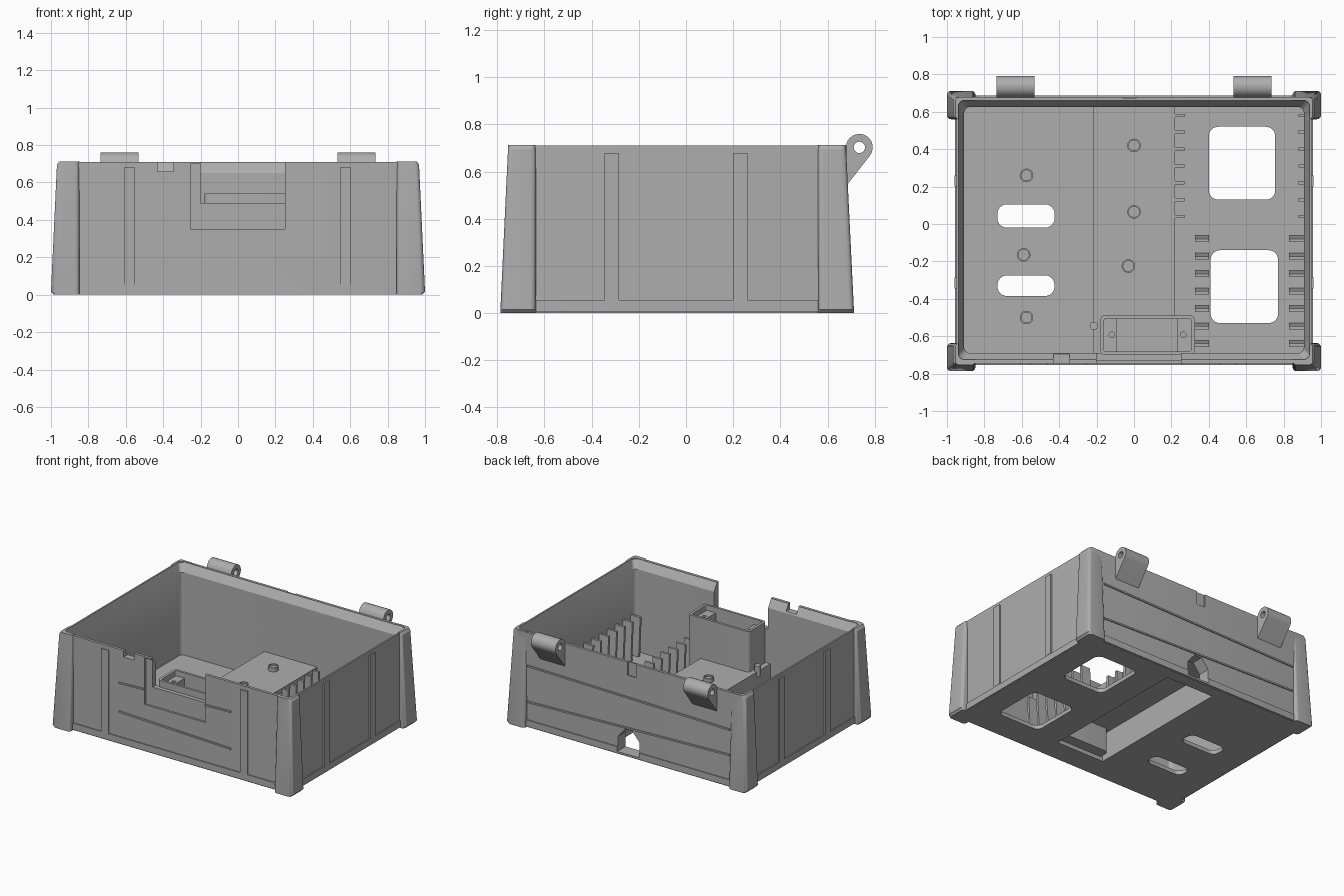
import bpy, bmesh, math
from mathutils import Vector

if "Cube" in bpy.data.objects:
    bpy.data.objects.remove(bpy.data.objects["Cube"])

grey = bpy.data.materials.new("grey plastic")
grey.use_nodes = True
COLOUR = (0.42, 0.42, 0.42, 1)
grey.diffuse_color = COLOUR
grey.node_tree.nodes["Principled BSDF"].inputs["Base Color"].default_value = COLOUR


def finish(name, bm):
    bmesh.ops.recalc_face_normals(bm, faces=bm.faces)
    mesh = bpy.data.meshes.new(name)
    bm.to_mesh(mesh)
    bm.free()
    obj = bpy.data.objects.new(name, mesh)
    bpy.context.collection.objects.link(obj)
    mesh.materials.append(grey)
    return obj


def loft(name, rings):
    """Solid skinned through rings of points with equal counts."""
    bm = bmesh.new()
    loops = [[bm.verts.new(p) for p in ring] for ring in rings]
    for low, high in zip(loops, loops[1:]):
        for i in range(len(low)):
            j = (i + 1) % len(low)
            bm.faces.new((low[i], low[j], high[j], high[i]))
    bm.faces.new(loops[0][::-1])
    bm.faces.new(loops[-1])
    return finish(name, bm)


def rect(x0, x1, y0, y1, z, r=0.0):
    if r == 0:
        return [(x0, y0, z), (x1, y0, z), (x1, y1, z), (x0, y1, z)]
    pts = []
    centres = [(x1 - r, y1 - r), (x0 + r, y1 - r), (x0 + r, y0 + r), (x1 - r, y0 + r)]
    for k, (cx, cy) in enumerate(centres):
        for s in range(7):
            a = math.radians(90 * k + 15 * s)
            pts.append((cx + r * math.cos(a), cy + r * math.sin(a), z))
    return pts


def box(name, x0, x1, y0, y1, z0, z1, r=0.0):
    return loft(name, [rect(x0, x1, y0, y1, z0, r), rect(x0, x1, y0, y1, z1, r)])


def cylinder(name, x, y, z0, z1, r, n=24):
    ring = lambda z: [(x + r * math.cos(math.tau * i / n),
                       y + r * math.sin(math.tau * i / n), z) for i in range(n)]
    return loft(name, [ring(z0), ring(z1)])


def cut(obj, *cutters):
    """Subtract each cutter and remove it."""
    for c in cutters:
        bpy.context.view_layer.objects.active = obj
        mod = obj.modifiers.new("cut", 'BOOLEAN')
        mod.operation = 'DIFFERENCE'
        mod.solver = 'EXACT'
        mod.object = c
        bpy.ops.object.modifier_apply(modifier=mod.name)
        bpy.data.objects.remove(c)


TOP = 0.71
FLOOR = 0.03
LEFT, BACK, FRONT = 0.95, 0.68, -0.745


def cavity():
    return loft("cavity", [rect(-.908, .908, -.69, .625, FLOOR, .03),
                           rect(-.908, .908, -.69, .625, .65, .03),
                           rect(-.938, .938, -.724, .66, .705, .03),
                           rect(-.938, .938, -.724, .66, .8, .03)])


def opening():
    return box("opening", -.2, .25, -.85, -.68, .49, .8)


def arch():
    prof = [(-.09, .02), (.09, .02), (.09, .13), (.03, .2), (-.03, .2), (-.09, .13)]
    return loft("arch", [[(x, y, z) for x, z in prof] for y in (.5, .8)])


# Open tray with sloped lip
tray = box("tray", -LEFT, LEFT, FRONT, BACK, 0, TOP, .03)
cut(tray, cavity(), box("panel", -.255, .25, -.8, -.73, .35, .7), opening(),
    box("notch", -.43, -.345, -.85, -.65, .66, .8),
    box("back_groove", -.06, .01, .67, .8, .61, .8),
    box("channel", -.2, .2, -.57, .59, -.1, .2), arch())

# Floor openings
for x0, x1, y0, y1 in [(.4, .755, .13, .52), (.41, .77, -.53, -.14),
                       (-.73, -.425, -.02, .105), (-.73, -.425, -.385, -.275)]:
    cut(tray, box("window", x0, x1, y0, y1, -.1, .2, .05))

# Base band around the foot
band = box("base_band", -LEFT - .008, LEFT + .008, FRONT - .008, BACK + .008, .006, .055, .03)
cut(band, box("core", -.94, .94, -.735, .67, -.1, .2), arch())

# Tapered corner posts
for side, sx in (("right", -1), ("left", 1)):
    for end, y_in, y_bot, y_top in (("front", -.637, -.787, -.754), ("back", .56, .712, .678)):
        rings = []
        for x, y, z in ((.985, .985, 0), (1, 1, .015), (.968, 0.02, .695), (.955, 0, TOP + .003)):
            yy = y_top + (y_bot - y_top) * y
            xs, ys = sorted((sx * .848, sx * x)), sorted((y_in, yy))
            rings.append(rect(*xs, *ys, z, .022))
        post = loft(f"{end}_{side}_post", rings)
        cut(post, cavity())

# Upright ribs on the walls
for i, x in enumerate((-.58, .575)):
    box(f"front_rib_{i}", x - .03, x + .03, FRONT - .009, FRONT + .01, .05, .68)
for sx in (-1, 1):
    for i, y in enumerate((-.315, .23)):
        xs = sorted((sx * (LEFT - .01), sx * (LEFT + .01)))
        box(f"side_rib_{sx}_{i}", *xs, y - .03, y + .03, .055, .68)


# Slanting trim lines
def trim(name, xa, za, xb, zb, y):
    quad = [(xa, za - .006), (xb, zb - .006), (xb, zb + .006), (xa, za + .006)]
    loft(name, [[(x, y + d, z) for x, z in quad] for d in (-.008, .008)])


trim("front_trim_low", -.465, .242, .465, .21, FRONT)
trim("front_trim_right", -.465, .458, -.255, .465, FRONT)
trim("front_trim_left", .25, .482, .465, .489, FRONT)
trim("back_trim_low", -.84, .24, .84, .19, BACK)
trim("back_trim_high", -.84, .43, .84, .46, BACK)

# Raised channel along the middle of the floor
channel = box("raised_channel", -.22, .22, -.7, .64, .02, .235)
cut(channel, box("hollow", -.2, .2, -.57, .59, -.1, .21), arch())

# Mounting bosses
for i, (x, y, z) in enumerate([(-.575, .26, FLOOR), (-.59, -.165, FLOOR), (-.575, -.5, FLOOR),
                               (0, .42, .23), (0, .065, .23), (-.03, -.225, .23)]):
    boss = cylinder(f"boss_{i}", x, y, z - .01, z + .035, .036)
    cut(boss, cylinder("recess", x, y, z + .025, z + .1, .028))
cylinder("side_boss", -.215, -.545, .2, .28, .022)

# Connector housing behind the front opening
housing = box("connector_housing", -.18, .325, -.7, -.488, .03, .54, .025)
cut(housing, box("pocket", -.16, .305, -.682, -.506, .5, .6, .01),
    box("pocket_well", -.09, .23, -.682, -.506, .42, .6),
    *[cylinder("screw_hole", x, -.592, .44, .6, .015) for x in (-.118, .263)])


# Card guide fins, leaning slightly
def fin(name, x0, x1, y, top, lean):
    loft(name, [rect(x0, x1, y - .009, y + .009, FLOOR - .01),
                rect(x0, x1, y - .009 + lean, y + .009 + lean, top)])


for i in range(7):
    low, high = -.07 - .0935 * i, .58 - .09 * i
    fin(f"inner_fin_{i}", .325, .4, low, .32, -.018)
    fin(f"outer_fin_{i}", .83, .915, low, .32, -.018)
    fin(f"channel_fin_{i}", .21, .27, high, .23, 0)
    fin(f"wall_fin_{i}", .88, .915, high, .23, 0)

# Hinge knuckles on the back
arc = [math.radians(-38 + 16 * i) for i in range(14)]
prof = [(.672, .70), (.672, .53)] + [(.735 + .057 * math.cos(a), .703 + .057 * math.sin(a)) for a in arc]
for name, x in (("right", -.633), ("left", .633)):
    hinge = loft(f"{name}_hinge", [[(x + d, y, z) for y, z in prof] for d in (-.102, .102)])
    pin = [(.735 + .024 * math.cos(math.tau * i / 20), .703 + .024 * math.sin(math.tau * i / 20))
           for i in range(20)]
    cut(hinge, loft("pin_hole", [[(x + d, y, z) for y, z in pin] for d in (-.2, .2)]))

# Smooth curves, crisp edges
for obj in bpy.context.collection.objects:
    if obj.type == 'MESH' and obj.data.materials and obj.data.materials[0] == grey:
        bpy.ops.object.select_all(action='DESELECT')
        obj.select_set(True)
        bpy.context.view_layer.objects.active = obj
        bpy.ops.object.shade_smooth_by_angle(angle=math.radians(30))
